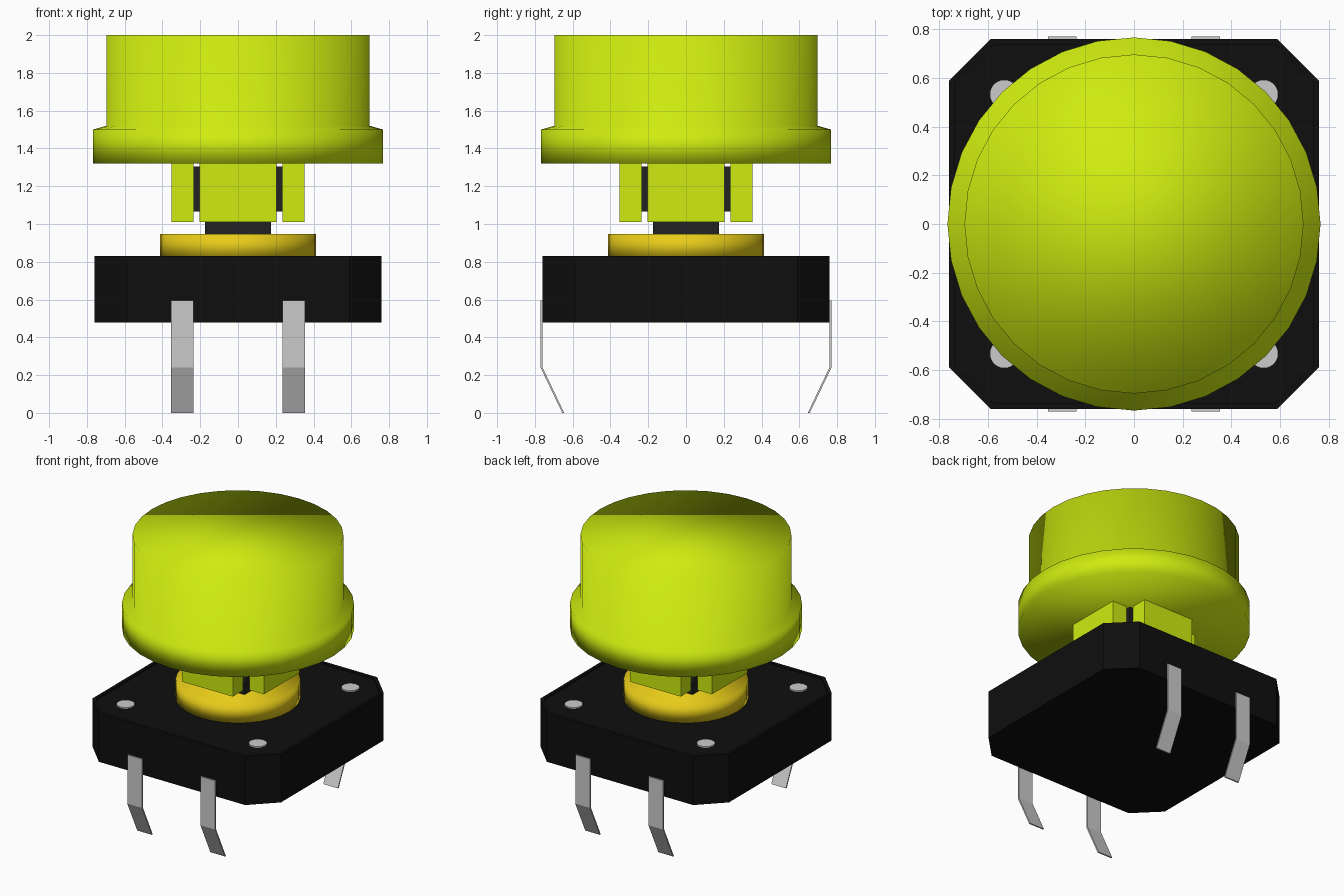
import bpy, bmesh, math

if "Cube" in bpy.data.objects:
    bpy.data.objects.remove(bpy.data.objects["Cube"])


def material(name, rgb):
    m = bpy.data.materials.new(name)
    m.diffuse_color = (*rgb, 1)
    m.use_nodes = True
    m.node_tree.nodes["Principled BSDF"].inputs["Base Color"].default_value = m.diffuse_color
    return m


LIME = material("lime", (0.62, 0.84, 0.005))
YELLOW = material("yellow", (0.80, 0.60, 0.01))
BLACK = material("black", (0.0045, 0.0045, 0.0045))
DARK = material("dark_grey", (0.016, 0.016, 0.017))


def finish(name, bm, mat=None, smooth=None):
    bmesh.ops.recalc_face_normals(bm, faces=bm.faces)
    me = bpy.data.meshes.new(name)
    bm.to_mesh(me)
    bm.free()
    ob = bpy.data.objects.new(name, me)
    bpy.context.collection.objects.link(ob)
    if mat:
        me.materials.append(mat)
    if smooth:
        bpy.ops.object.select_all(action='DESELECT')
        ob.select_set(True)
        bpy.context.view_layer.objects.active = ob
        if smooth == "all":
            bpy.ops.object.shade_smooth()
        else:
            bpy.ops.object.shade_smooth_by_angle(angle=math.radians(35))
    return ob


def extrude(bm, face, offset):
    r = bmesh.ops.extrude_face_region(bm, geom=[face], use_keep_orig=True)
    bmesh.ops.translate(bm, vec=offset,
                        verts=[v for v in r["geom"] if isinstance(v, bmesh.types.BMVert)])
    return [f for f in r["geom"] if isinstance(f, bmesh.types.BMFace)][0]


def box(name, x, y, z, mat):
    bm = bmesh.new()
    vs = [bm.verts.new((a, b, z[0])) for a, b in
          ((x[0], y[0]), (x[1], y[0]), (x[1], y[1]), (x[0], y[1]))]
    extrude(bm, bm.faces.new(vs), (0, 0, z[1] - z[0]))
    return finish(name, bm, mat)


def turned(name, profile, mat, centre=(0, 0), segs=32, smooth="all"):
    # solid of revolution with flat end caps
    bm = bmesh.new()
    rings = [[bm.verts.new((centre[0] + r * math.cos(2 * math.pi * i / segs),
                            centre[1] + r * math.sin(2 * math.pi * i / segs), z))
              for i in range(segs)] for r, z in profile]
    for a, b in zip(rings, rings[1:]):
        for i in range(segs):
            j = (i + 1) % segs
            bm.faces.new((a[i], a[j], b[j], b[i]))
    bm.faces.new(rings[0])
    bm.faces.new(rings[-1])
    return finish(name, bm, mat, smooth)


# Chamfered square housing with a shallow recessed top
H, C = 0.76, 0.59
bm = bmesh.new()
outline = [(C, -H), (H, -C), (H, C), (C, H), (-C, H), (-H, C), (-H, -C), (-C, -H)]
base = bm.faces.new([bm.verts.new((x, y, 0.478)) for x, y in outline])
top = extrude(bm, base, (0, 0, 0.352))
bmesh.ops.inset_region(bm, faces=[top], thickness=0.025)
bmesh.ops.inset_region(bm, faces=[top], thickness=0.001)
bmesh.ops.translate(bm, verts=top.verts, vec=(0, 0, -0.01))
finish("housing", bm, BLACK)

# Rivets in the four corners
for sx in (-1, 1):
    for sy in (-1, 1):
        turned("rivet", [(0.06, 0.8), (0.06, 0.83)], None,
               (sx * 0.533, sy * 0.533), 24, "angle")

# Plunger disc and square stem
turned("plunger_disc", [(0.412, 0.818), (0.412, 0.948)], YELLOW)
box("stem", (-0.175, 0.175), (-0.175, 0.175), (0.94, 1.08), DARK)
box("stem_head", (-0.235, 0.235), (-0.235, 0.235), (1.067, 1.305), DARK)

# Cap: flange, sloped shoulder and upper drum, all softly shaded
turned("cap", [(0.767, 1.32), (0.767, 1.5), (0.697, 1.52), (0.697, 2.0)], LIME)

# Four clip walls under the cap, gripping the stem head
for s in (-1, 1):
    span = sorted((s * 0.236, s * 0.353))
    box("cap_clip", (-0.205, 0.205), span, (1.01, 1.325), LIME)
    box("cap_clip", span, (-0.205, 0.205), (1.01, 1.325), LIME)

# Bent sheet-metal legs
side = [(0.77, 0.595), (0.77, 0.24), (0.655, 0.0), (0.645, 0.0), (0.76, 0.242), (0.76, 0.595)]
for sx in (-1, 1):
    for sy in (-1, 1):
        bm = bmesh.new()
        f = bm.faces.new([bm.verts.new((sx * 0.236, sy * y, z)) for y, z in side])
        extrude(bm, f, (sx * 0.118, 0, 0))
        finish("leg", bm)
